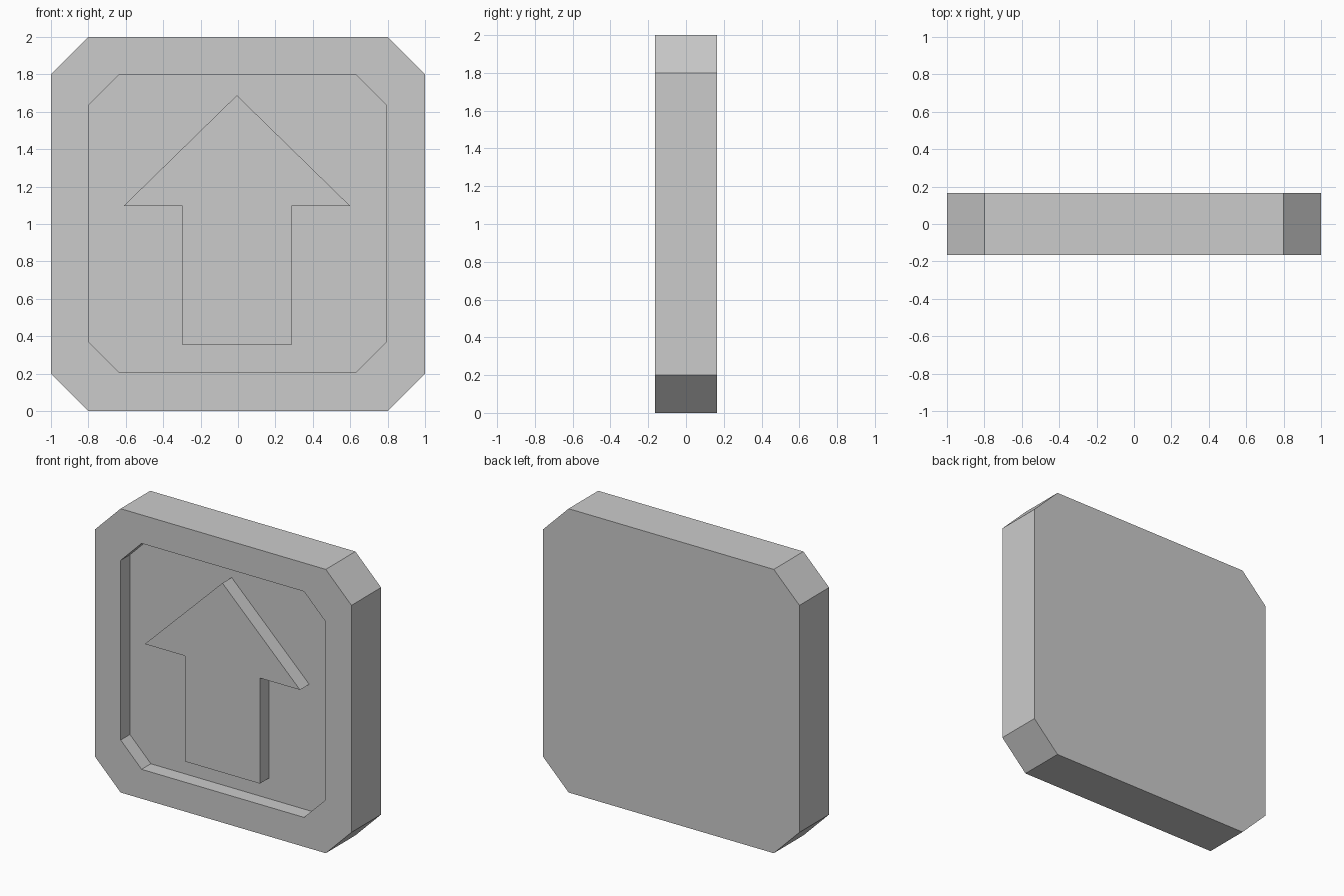
import bpy
import bmesh

cube = bpy.data.objects.get("Cube")
if cube:
    bpy.data.objects.remove(cube, do_unlink=True)

FRONT, BACK, FLOOR = -0.165, 0.165, -0.062

grey = bpy.data.materials.new("plain_grey")
grey.use_nodes = True
grey.diffuse_color = (0.6, 0.6, 0.6, 1)
grey.node_tree.nodes["Principled BSDF"].inputs["Base Color"].default_value = grey.diffuse_color


def octagon(cx, cz, half, cut):
    """Square outline in x, z with its corners cut off."""
    inner = half - cut
    corner = [(half, -inner), (half, inner), (inner, half), (-inner, half)]
    return [(cx + s * x, cz + s * z) for s in (1, -1) for x, z in corner]


def loft(name, sections):
    """Join (outline, y) sections in order and cap both ends."""
    bm = bmesh.new()
    rings = [[bm.verts.new((x, y, z)) for x, z in outline] for outline, y in sections]
    for a, b in zip(rings, rings[1:]):
        n = len(a)
        for i in range(n):
            j = (i + 1) % n
            bm.faces.new((a[i], a[j], b[j], b[i]))
    bm.faces.new(rings[0])
    bm.faces.new(rings[-1])
    bmesh.ops.recalc_face_normals(bm, faces=bm.faces)
    mesh = bpy.data.meshes.new(name)
    bm.to_mesh(mesh)
    bm.free()
    mesh.materials.append(grey)
    obj = bpy.data.objects.new(name, mesh)
    bpy.context.collection.objects.link(obj)
    return obj


# Thick plate with a recessed panel in its front
outer = octagon(0, 1, 1, 0.2)
recess = octagon(-0.003, 1.003, 0.796, 0.163)
loft("recessed_plate", [(outer, BACK), (outer, FRONT), (recess, FRONT), (recess, FLOOR)])

# Raised arrow, level with the rim
mid = -0.006
right_half = [(0.292, 0.353), (0.292, 1.097), (0.605, 1.097)]
arrow = [(mid + x, z) for x, z in right_half] + [(mid, 1.688)]
arrow += [(mid - x, z) for x, z in reversed(right_half)]
loft("raised_arrow", [(arrow, FLOOR), (arrow, FRONT)])
